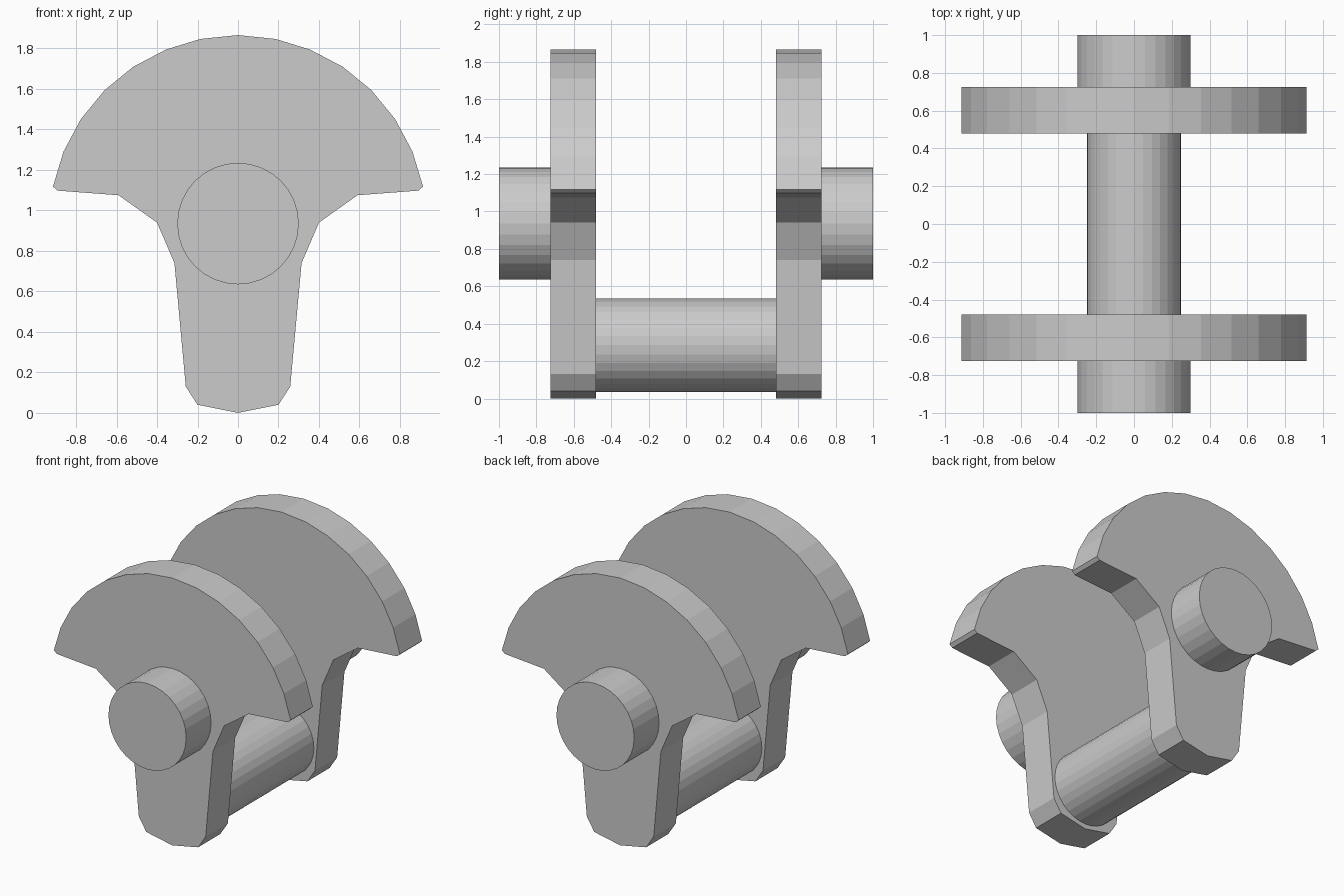
import bpy, bmesh, math

if "Cube" in bpy.data.objects:
    bpy.data.objects.remove(bpy.data.objects["Cube"])

AXIS_Z = 0.935      # height of the main bearing axis
PIN_Z = 0.285       # height of the offset pin


def finish(bm, name):
    bmesh.ops.recalc_face_normals(bm, faces=bm.faces[:])
    mesh = bpy.data.meshes.new(name)
    bm.to_mesh(mesh)
    bm.free()
    ob = bpy.data.objects.new(name, mesh)
    bpy.context.collection.objects.link(ob)
    return ob


def extrude_profile(name, points, y0, y1):
    """Flat-sided solid from an x/z outline, running from y0 to y1."""
    bm = bmesh.new()
    face = bm.faces.new([bm.verts.new((x, y0, z)) for x, z in points])
    geom = bmesh.ops.extrude_face_region(bm, geom=[face], use_keep_orig=True)["geom"]
    moved = [g for g in geom if isinstance(g, bmesh.types.BMVert)]
    bmesh.ops.translate(bm, verts=moved, vec=(0, y1 - y0, 0))
    return finish(bm, name)


def circle(radius, z, sides=32):
    steps = [2 * math.pi * i / sides for i in range(sides)]
    return [(radius * math.cos(a), z + radius * math.sin(a)) for a in steps]


# Right half of the web: tapered arm below, counterweight fan above
half = [(0.2, 0.04), (0.258, 0.13), (0.314, 0.74), (0.4, 0.94), (0.59, 1.075),
        (0.892, 1.098), (0.914, 1.118), (0.862, 1.29), (0.777, 1.45),
        (0.658, 1.595), (0.517, 1.71), (0.355, 1.795), (0.186, 1.847)]
outline = [(0, 0.0)] + half + [(0, 1.866)] + [(-x, z) for x, z in reversed(half)]

# Webs and outer journals at both ends
for side, label in ((-1, "front"), (1, "back")):
    extrude_profile(label + "_crank_web", outline, side * 0.48, side * 0.725)
    extrude_profile(label + "_main_journal", circle(0.3, AXIS_Z), side * 0.725, side * 1.0)

# Offset pin joining the two webs
extrude_profile("crank_pin", circle(0.25, PIN_Z), -0.48, 0.48)
